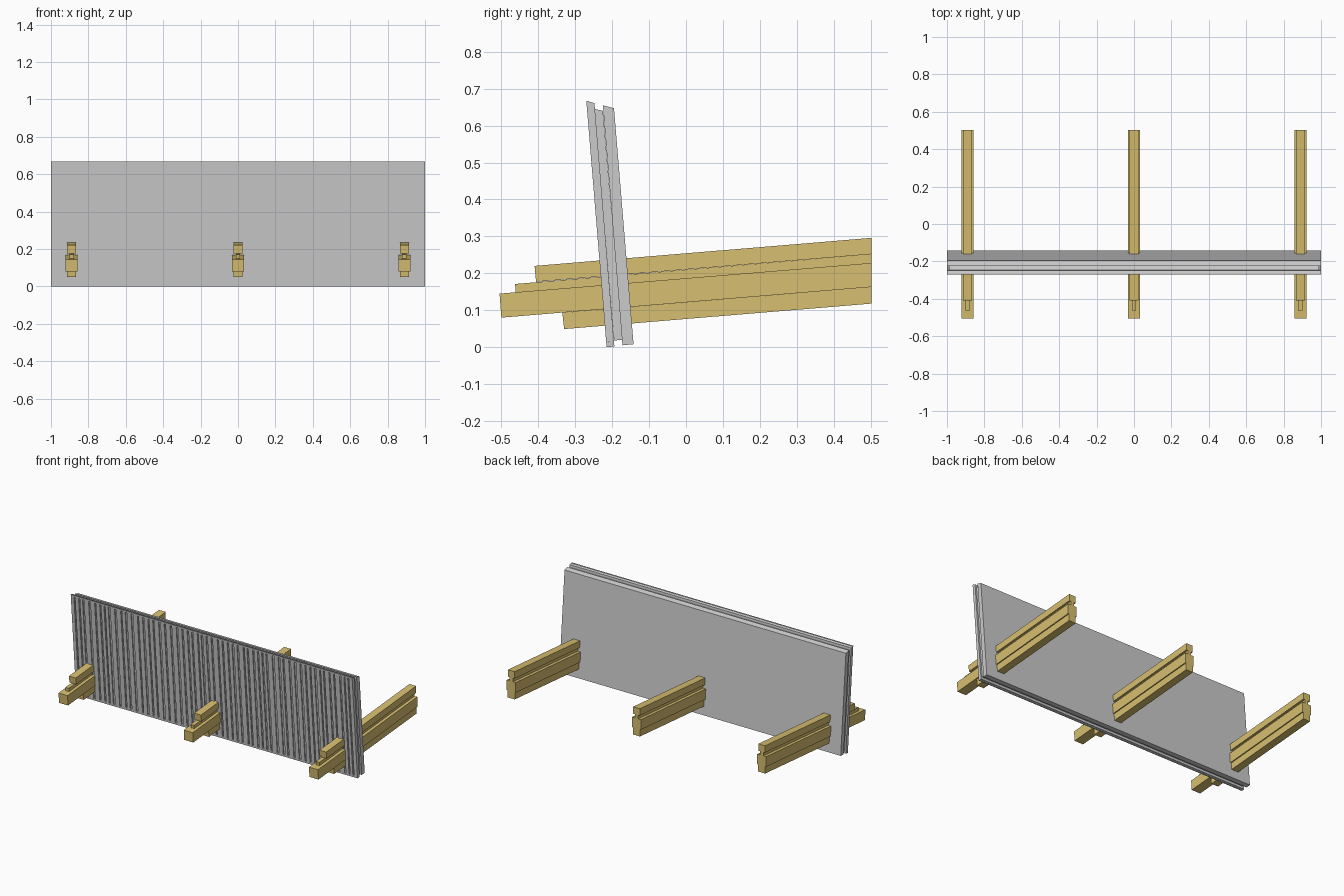
import bpy, bmesh, random

if "Cube" in bpy.data.objects:
    bpy.data.objects.remove(bpy.data.objects["Cube"])

random.seed(4)
wood = bpy.data.materials.new("tan_wood")
wood.diffuse_color = (0.68, 0.52, 0.16, 1)
wood.use_nodes = True
wood.node_tree.nodes["Principled BSDF"].inputs["Base Color"].default_value = wood.diffuse_color


def add_prism(bm, profile, x0, x1):
    """Extrude a (y, z) outline from x0 to x1."""
    a = [bm.verts.new((x0, y, z)) for y, z in profile]
    b = [bm.verts.new((x1, y, z)) for y, z in profile]
    n = len(profile)
    bm.faces.new(a)
    bm.faces.new(b[::-1])
    for i in range(n):
        j = (i + 1) % n
        bm.faces.new((a[j], a[i], b[i], b[j]))


def make_object(name, prisms, mat=None):
    bm = bmesh.new()
    for profile, x0, x1 in prisms:
        add_prism(bm, profile, x0, x1)
    bmesh.ops.recalc_face_normals(bm, faces=bm.faces[:])
    me = bpy.data.meshes.new(name)
    bm.to_mesh(me)
    bm.free()
    ob = bpy.data.objects.new(name, me)
    bpy.context.collection.objects.link(ob)
    if mat:
        me.materials.append(mat)
    return ob


# leaning panel: back sheet and slightly smaller core
make_object("back_sheet", [([(-0.172, 0.005), (-0.142, 0.008),
                             (-0.195, 0.647), (-0.225, 0.655)], -1, 1)])
make_object("panel_core", [([(-0.195, 0.018), (-0.172, 0.020),
                             (-0.225, 0.640), (-0.247, 0.645)], -0.99, 0.99)])

# front cladding: plate with a rim and vertical slats of uneven width
DEPTH = 0.007


def front_y(z):
    return -0.215 - 0.055 * z / 0.667


def strip(z0, z1):
    return [(front_y(z0), z0), (front_y(z0) + DEPTH, z0),
            (front_y(z1) + DEPTH, z1), (front_y(z1), z1)]


make_object("cladding_plate", [([(-0.215 + DEPTH, 0.0005), (-0.194, 0.002),
                                 (-0.248, 0.661), (-0.27 + DEPTH, 0.665)], -1, 1)])
parts = [(strip(0, 0.012), -1, 1), (strip(0.656, 0.667), -1, 1)]
x = -1.0
while x < 0.95:
    w = random.uniform(0.018, 0.034)
    parts.append((strip(0.012, 0.656), x, x + w))
    x += w + random.uniform(0.008, 0.014)
parts.append((strip(0.012, 0.656), x, 1))
make_object("cladding_slats", parts)

# stepped support beams: outline of each layer and its half width
layers = [
    ("upper_rail", 0.024, [(-0.41, 0.220), (-0.406, 0.177), (0.503, 0.252), (0.503, 0.296)]),
    ("beam_neck", 0.012, [(-0.463, 0.171), (-0.461, 0.148), (0.503, 0.228), (0.503, 0.252)]),
    ("main_beam", 0.032, [(-0.505, 0.145), (-0.500, 0.080), (0.503, 0.163), (0.503, 0.228)]),
    ("lower_rail", 0.025, [(-0.335, 0.0935), (-0.330, 0.049), (0.503, 0.118), (0.503, 0.163)]),
]
for side, cx in (("left", -0.89), ("middle", 0.0), ("right", 0.89)):
    for name, w, outline in layers:
        make_object(f"{side}_{name}", [(outline, cx - w, cx + w)], wood)
